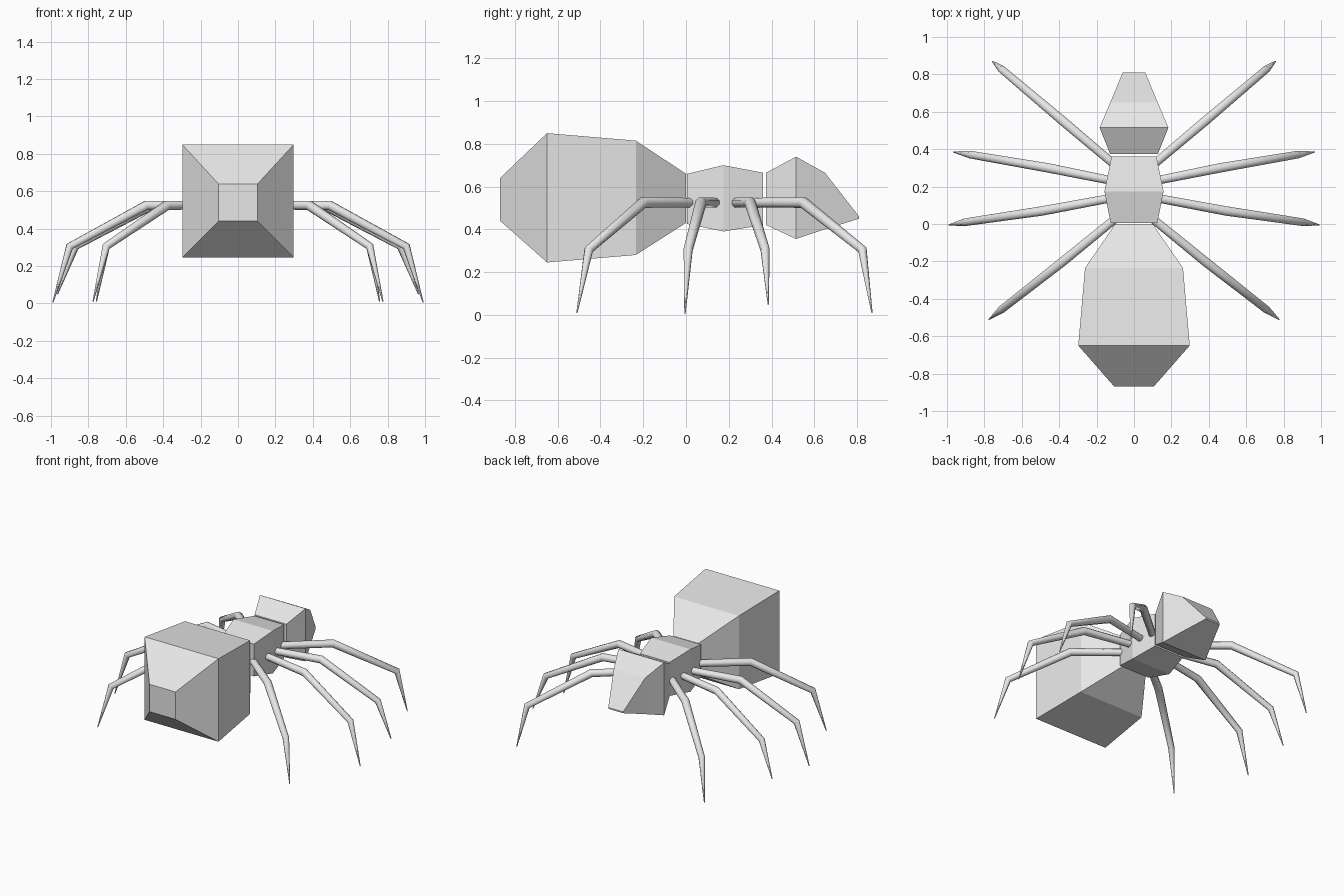
import bpy
import bmesh
import math
from mathutils import Vector

cube = bpy.data.objects.get("Cube")
if cube:
    bpy.data.objects.remove(cube, do_unlink=True)

grey = bpy.data.materials.new("plain_grey")
grey.use_nodes = True
grey.diffuse_color = (0.8, 0.8, 0.8, 1)
grey.node_tree.nodes["Principled BSDF"].inputs["Base Color"].default_value = (0.8, 0.8, 0.8, 1)


def loft(name, rings, smooth=False):
    """Join a series of equal point rings into a closed solid."""
    bm = bmesh.new()
    loops = [[bm.verts.new(p) for p in ring] for ring in rings]
    n = len(loops[0])
    for a, b in zip(loops, loops[1:]):
        for i in range(n):
            j = (i + 1) % n
            bm.faces.new((a[i], a[j], b[j], b[i]))
    bm.faces.new(loops[0])
    bm.faces.new(loops[-1])
    bmesh.ops.recalc_face_normals(bm, faces=bm.faces)
    mesh = bpy.data.meshes.new(name)
    bm.to_mesh(mesh)
    bm.free()
    mesh.materials.append(grey)
    obj = bpy.data.objects.new(name, mesh)
    bpy.context.collection.objects.link(obj)
    if smooth:
        bpy.ops.object.select_all(action='DESELECT')
        obj.select_set(True)
        bpy.context.view_layer.objects.active = obj
        bpy.ops.object.shade_smooth_by_angle(angle=math.radians(50))
    return obj


def body_part(name, sections):
    """Each section: y, half width, bottom z, top z."""
    loft(name, [[(-w, y, lo), (w, y, lo), (w, y, hi), (-w, y, hi)]
                for y, w, lo, hi in sections])


def leg(name, path, radii, sides=8):
    """Tapered tube with mitred joints along a path of points."""
    pts = [Vector(p) for p in path]
    flat = pts[-1] - pts[0]
    across = Vector((-flat.y, flat.x, 0)).normalized()
    rings = []
    for i, (p, r) in enumerate(zip(pts, radii)):
        before = (p - pts[max(i - 1, 0)]).normalized()
        after = (pts[min(i + 1, len(pts) - 1)] - p).normalized()
        tangent = (before + after).normalized()
        up = across.cross(tangent).normalized()
        ring = []
        for k in range(sides):
            a = math.tau * (k + 0.5) / sides
            ring.append(p + across * r * math.cos(a) + up * r * math.sin(a))
        rings.append(ring)
    loft(name, rings, smooth=True)


# Body: boxy lofts along y
body_part("abdomen", [(-0.87, 0.105, 0.44, 0.64), (-0.65, 0.298, 0.245, 0.85),
                      (-0.235, 0.262, 0.28, 0.815), (0.0, 0.10, 0.43, 0.66)])
body_part("thorax", [(0.005, 0.125, 0.425, 0.66), (0.175, 0.158, 0.39, 0.70),
                     (0.36, 0.12, 0.42, 0.665)])
body_part("head", [(0.375, 0.128, 0.42, 0.665), (0.515, 0.184, 0.355, 0.74),
                   (0.65, 0.127, 0.40, 0.665), (0.81, 0.06, 0.45, 0.46)])

# Legs: hip, knee, ankle and tip on one side, then mirrored
legs = {
    "abdomen_leg": [(0.06, 0.06, 0.525), (0.38, -0.20, 0.525), (0.705, -0.455, 0.305), (0.775, -0.51, 0.01)],
    "lower_middle_leg": [(0.06, 0.15, 0.525), (0.49, 0.07, 0.525), (0.90, 0.01, 0.305), (0.99, -0.005, 0.005)],
    "upper_middle_leg": [(0.06, 0.22, 0.525), (0.46, 0.30, 0.525), (0.87, 0.37, 0.305), (0.965, 0.385, 0.05)],
    "head_leg": [(0.06, 0.28, 0.525), (0.38, 0.55, 0.525), (0.705, 0.825, 0.305), (0.757, 0.87, 0.01)],
}
for name, path in legs.items():
    for side, sign in (("left", 1), ("right", -1)):
        leg(f"{side}_{name}", [(sign * x, y, z) for x, y, z in path],
            (0.024, 0.027, 0.022, 0.003))
